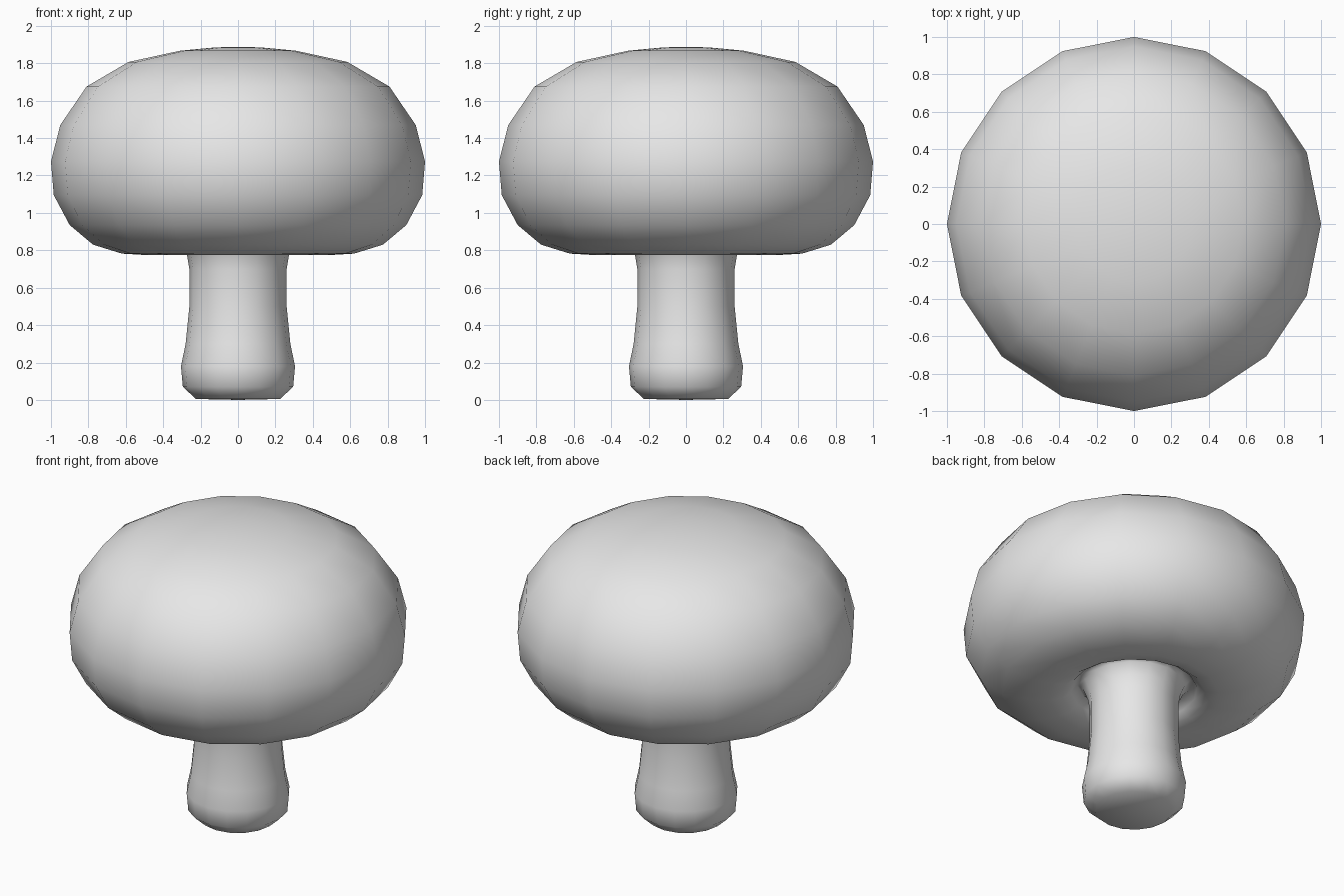
import bpy
import bmesh
import math

SIDES = 16

cube = bpy.data.objects.get("Cube")
if cube:
    bpy.data.objects.remove(cube, do_unlink=True)

# Single plain colour
grey = bpy.data.materials.new("plain_grey")
grey.use_nodes = True
colour = (0.8, 0.8, 0.8, 1.0)
grey.diffuse_color = colour
grey.node_tree.nodes["Principled BSDF"].inputs["Base Color"].default_value = colour


def lathe(name, profile):
    """Spin a (radius, height) profile around z into a smooth object."""
    bm = bmesh.new()
    verts = [bm.verts.new((r, 0, z)) for r, z in profile]
    edges = [bm.edges.new(pair) for pair in zip(verts, verts[1:])]
    bmesh.ops.spin(bm, geom=verts + edges, cent=(0, 0, 0), axis=(0, 0, 1),
                   angle=math.tau, steps=SIDES, use_merge=False)
    bmesh.ops.remove_doubles(bm, verts=bm.verts, dist=0.0005)
    bmesh.ops.dissolve_degenerate(bm, edges=bm.edges, dist=0.0001)
    bmesh.ops.recalc_face_normals(bm, faces=bm.faces)
    for face in bm.faces:
        face.smooth = True
    mesh = bpy.data.meshes.new(name)
    bm.to_mesh(mesh)
    bm.free()
    mesh.materials.append(grey)
    obj = bpy.data.objects.new(name, mesh)
    bpy.context.collection.objects.link(obj)
    return obj


# Domed cap, rolling under into a groove, then down the stem to the base
lathe("mushroom", [
    (0, 1.887), (0.12, 1.885), (0.31, 1.867), (0.585, 1.807),
    (0.81, 1.675), (0.95, 1.47), (1, 1.275), (0.985, 1.095),
    (0.9, 0.935), (0.775, 0.83), (0.62, 0.782), (0.5, 0.775),
    (0.42, 0.785), (0.37, 0.82), (0.335, 0.87), (0.3, 0.84),
    (0.272, 0.77), (0.26, 0.7), (0.26, 0.5), (0.28, 0.3),
    (0.305, 0.18), (0.295, 0.07), (0.225, 0.005), (0, 0),
])
